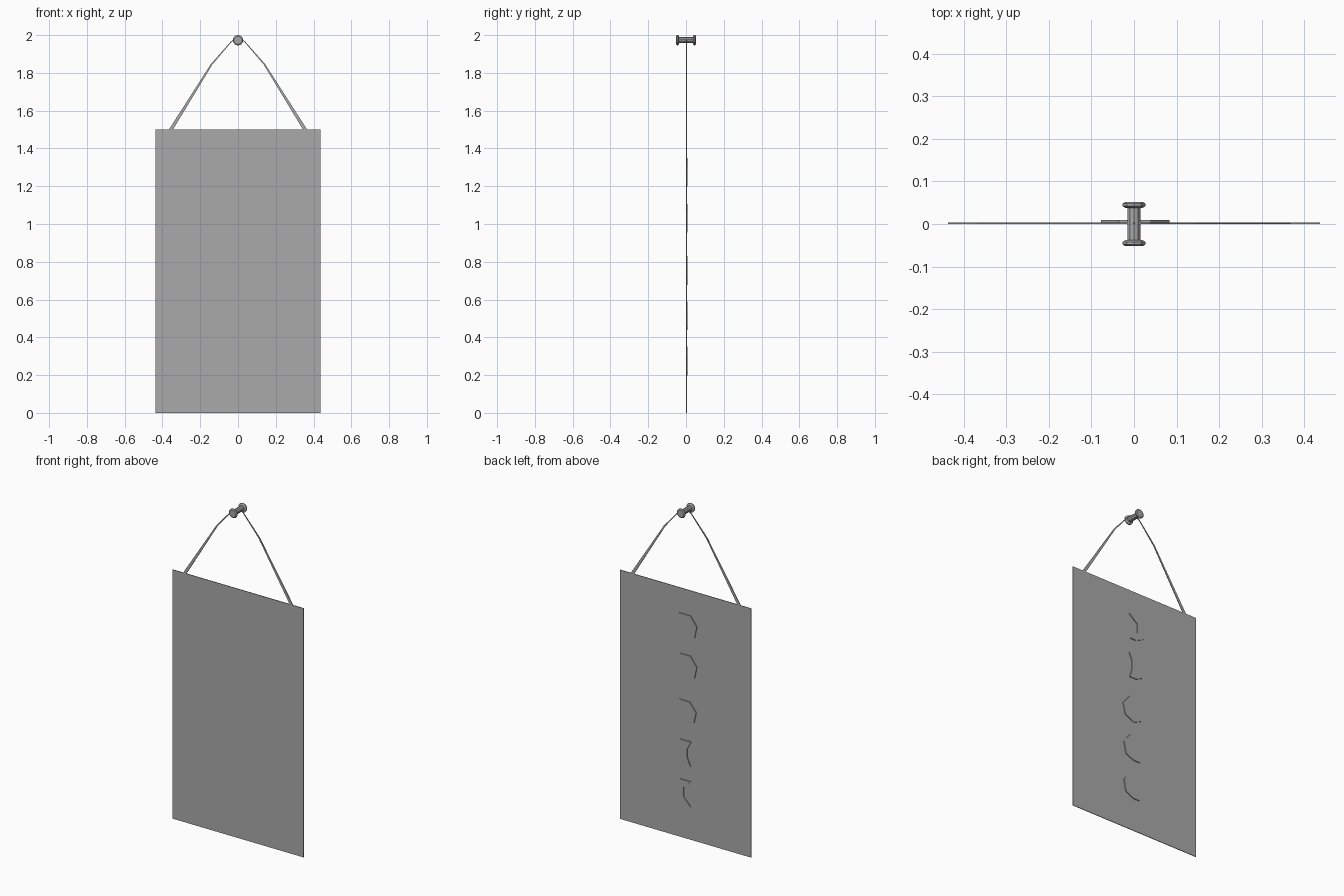
import bpy, bmesh, math
from mathutils import Vector

cube = bpy.data.objects.get("Cube")
if cube:
    bpy.data.objects.remove(cube, do_unlink=True)

grey = bpy.data.materials.new("plain_grey")
grey.use_nodes = True
colour = (0.4, 0.4, 0.4, 1)
grey.diffuse_color = colour
grey.node_tree.nodes["Principled BSDF"].inputs["Base Color"].default_value = colour


def finish(name, bm):
    bmesh.ops.recalc_face_normals(bm, faces=bm.faces)
    mesh = bpy.data.meshes.new(name)
    bm.to_mesh(mesh)
    bm.free()
    mesh.materials.append(grey)
    obj = bpy.data.objects.new(name, mesh)
    bpy.context.collection.objects.link(obj)
    return obj


def plate(name, outline, y0, y1):
    """Extrude an x-z outline from y0 to y1."""
    bm = bmesh.new()
    face = bm.faces.new([bm.verts.new((x, y0, z)) for x, z in outline])
    out = bmesh.ops.extrude_face_region(bm, geom=[face])
    verts = [v for v in out["geom"] if isinstance(v, bmesh.types.BMVert)]
    bmesh.ops.translate(bm, verts=verts, vec=(0, y1 - y0, 0))
    return finish(name, bm)


# Hanging panel
W, H, T = 0.437, 1.5, 0.004
plate("panel", [(-W, 0), (W, 0), (W, H), (-W, H)], 0, T)

# Moon phases on the back: side the crescent bulges to, and bite position
R = 0.08


def crescent(name, side, z, bite):
    outer = [(-0.04, 0.075), (0.035, 0.075), (0.077, 0.02), (0.063, -0.052), (0.01, -0.077), (-0.036, -0.077)]
    inner = [(bite, -0.025), (bite, 0.028)]
    plate(name, [(side * x, z + dz) for x, dz in outer + inner], T - 0.001, 0.009)


crescent("moon_thin_upper", -1, 1.275, 0.018)
crescent("moon_thick_upper", -1, 1.032, -0.02)
crescent("moon_thick_lower", 1, 0.516, -0.014)
crescent("moon_thin_lower", 1, 0.276, 0.012)
angles = [math.radians(270) + math.tau * i / 7 for i in range(7)]
plate("moon_full", [(0.005 + R * math.cos(a), 0.758 + R * math.sin(a)) for a in angles], T - 0.001, 0.009)

# Tapering hanging cord, one strand per side
path = [(0.357, 1.497, 0.011), (0.14, 1.845, 0.004), (0.035, 1.966, 0.002), (0, 1.988, 0.002)]
for side, name in ((1, "left_cord"), (-1, "right_cord")):
    near, far = [], []
    for i, (x, z, half) in enumerate(path):
        a, b = path[max(i - 1, 0)], path[min(i + 1, len(path) - 1)]
        d = Vector((b[0] - a[0], b[1] - a[1])).normalized()
        # The lower end is cut level with the panel edge
        n = Vector((1, 0)) if i == 0 else Vector((d.y, -d.x))
        near.append((side * (x + n.x * half), z + n.y * half))
        far.append((side * (x - n.x * half), z - n.y * half))
    plate(name, near + far[::-1], 0, T)

# Wall pin: a lathed spool with chamfered heads along y
profile = [(0.022, -0.052), (0.028, -0.048), (0.028, -0.042), (0.022, -0.038), (0.016, -0.037)]
profile += [(r, -y) for r, y in reversed(profile)]
SIDES = 10
bm = bmesh.new()
rings = []
for r, y in profile:
    turns = [math.tau * (i + 0.5) / SIDES for i in range(SIDES)]
    rings.append([bm.verts.new((r * math.cos(a), y, 1.973 + r * math.sin(a))) for a in turns])
for low, high in zip(rings, rings[1:]):
    for i in range(SIDES):
        j = (i + 1) % SIDES
        bm.faces.new((low[i], low[j], high[j], high[i]))
bm.faces.new(rings[0])
bm.faces.new(rings[-1])
finish("wall_pin", bm)
